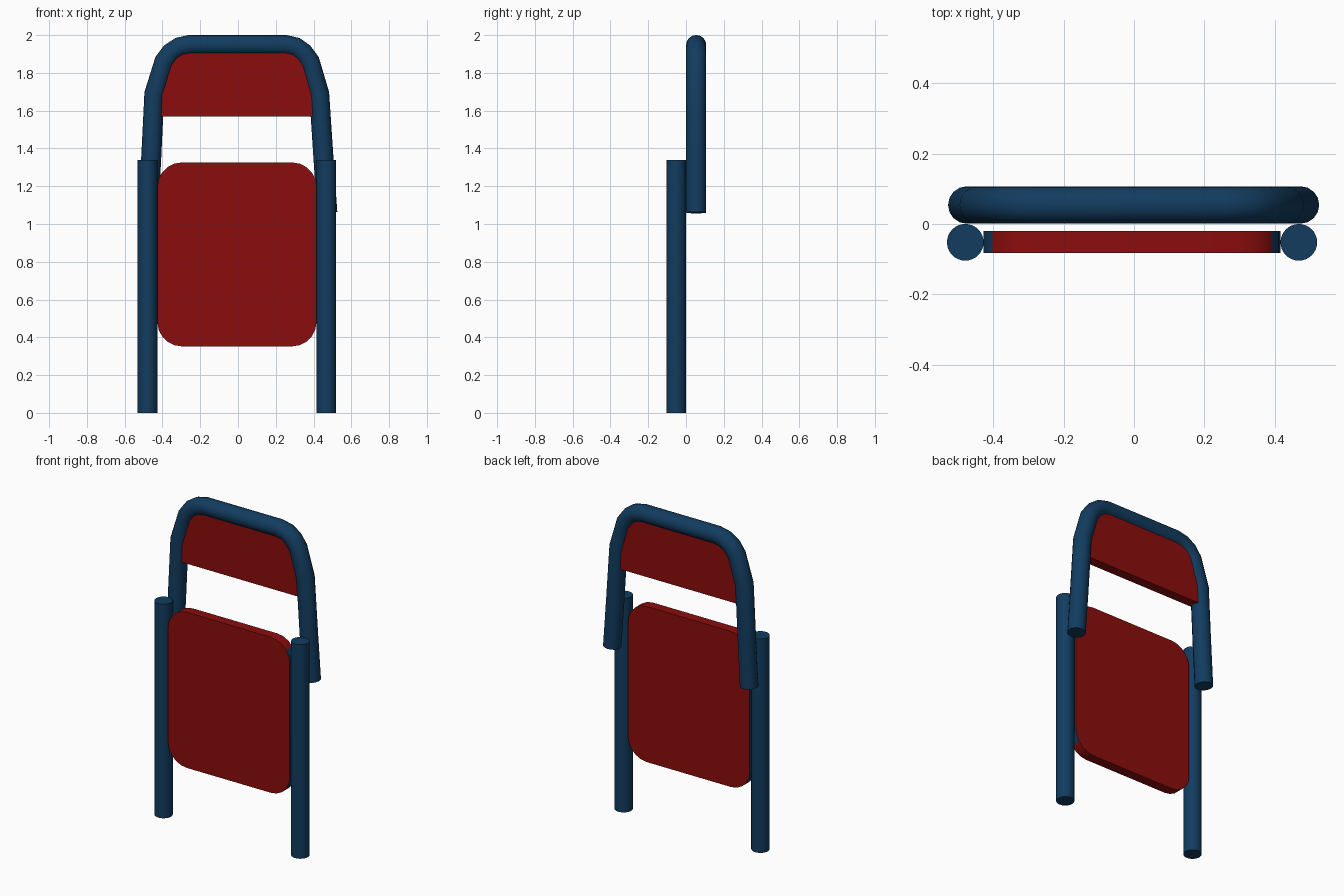
import bpy, bmesh, math

if "Cube" in bpy.data.objects:
    bpy.data.objects.remove(bpy.data.objects["Cube"])


def material(name, rgb):
    m = bpy.data.materials.new(name)
    m.diffuse_color = (*rgb, 1)
    m.use_nodes = True
    m.node_tree.nodes["Principled BSDF"].inputs["Base Color"].default_value = m.diffuse_color
    return m


BLUE = material("blue_paint", (0.006, 0.045, 0.115))
RED = material("red_paint", (0.26, 0.004, 0.004))


def smooth(ob):
    bpy.ops.object.select_all(action='DESELECT')
    ob.select_set(True)
    bpy.context.view_layer.objects.active = ob
    bpy.ops.object.shade_smooth_by_angle(angle=math.radians(35))


def panel(name, outline, y0, y1):
    """Extrude an x-z outline along y; steep outer sides can be painted blue."""
    bm = bmesh.new()
    face = bm.faces.new([bm.verts.new((x, y0, z)) for x, z in outline])
    ext = bmesh.ops.extrude_face_region(bm, geom=[face])
    for v in ext["geom"]:
        if isinstance(v, bmesh.types.BMVert):
            v.co.y = y1
    bmesh.ops.recalc_face_normals(bm, faces=bm.faces)
    for f in bm.faces:
        f.material_index = 1 if abs(f.normal.x) > 0.8 else 0
    me = bpy.data.meshes.new(name)
    bm.to_mesh(me)
    bm.free()
    me.materials.append(RED)
    me.materials.append(BLUE)
    ob = bpy.data.objects.new(name, me)
    bpy.context.collection.objects.link(ob)
    smooth(ob)


# Straight front legs
for name, x in (("left_leg", -0.479), ("right_leg", 0.468)):
    bpy.ops.mesh.primitive_cylinder_add(vertices=32, radius=0.052, depth=1.34,
                                        location=(x, -0.052, 0.67))
    leg = bpy.context.object
    leg.name = name
    leg.data.materials.append(BLUE)
    smooth(leg)

# Bent tube frame behind the legs
path = [(-0.475, 1.06), (-0.46, 1.34), (-0.443, 1.69), (-0.39, 1.86),
        (-0.355, 1.907), (-0.31, 1.936), (-0.255, 1.948),
        (0.25, 1.948), (0.305, 1.936), (0.345, 1.907), (0.38, 1.86),
        (0.43, 1.69), (0.453, 1.34), (0.473, 1.06)]
curve = bpy.data.curves.new("back_frame", 'CURVE')
curve.dimensions = '3D'
curve.bevel_depth = 0.053
curve.bevel_resolution = 6
curve.use_fill_caps = True
spline = curve.splines.new('POLY')
spline.points.add(len(path) - 1)
for p, (x, z) in zip(spline.points, path):
    p.co = (x, 0.054, z, 1)
curve.materials.append(BLUE)
frame = bpy.data.objects.new("back_frame", curve)
bpy.context.collection.objects.link(frame)
bpy.ops.object.select_all(action='DESELECT')
frame.select_set(True)
bpy.context.view_layer.objects.active = frame
bpy.ops.object.convert(target='MESH')
smooth(bpy.context.object)

# Backrest panel filling the top of the frame
panel("backrest", [(-0.445, 1.57)] + path[2:-2] + [(0.435, 1.57)], 0.023, 0.085)

# Folded seat with rounded corners between the legs
r, steps = 0.13, 5
x0, x1, z0, z1 = -0.427, 0.416, 0.352, 1.326
corners = [(x1 - r, z1 - r), (x0 + r, z1 - r), (x0 + r, z0 + r), (x1 - r, z0 + r)]
outline = []
for i, (cx, cz) in enumerate(corners):
    for k in range(steps + 1):
        a = math.pi / 2 * (i + k / steps)
        outline.append((cx + r * math.cos(a), cz + r * math.sin(a)))
panel("seat", outline, -0.083, -0.02)
